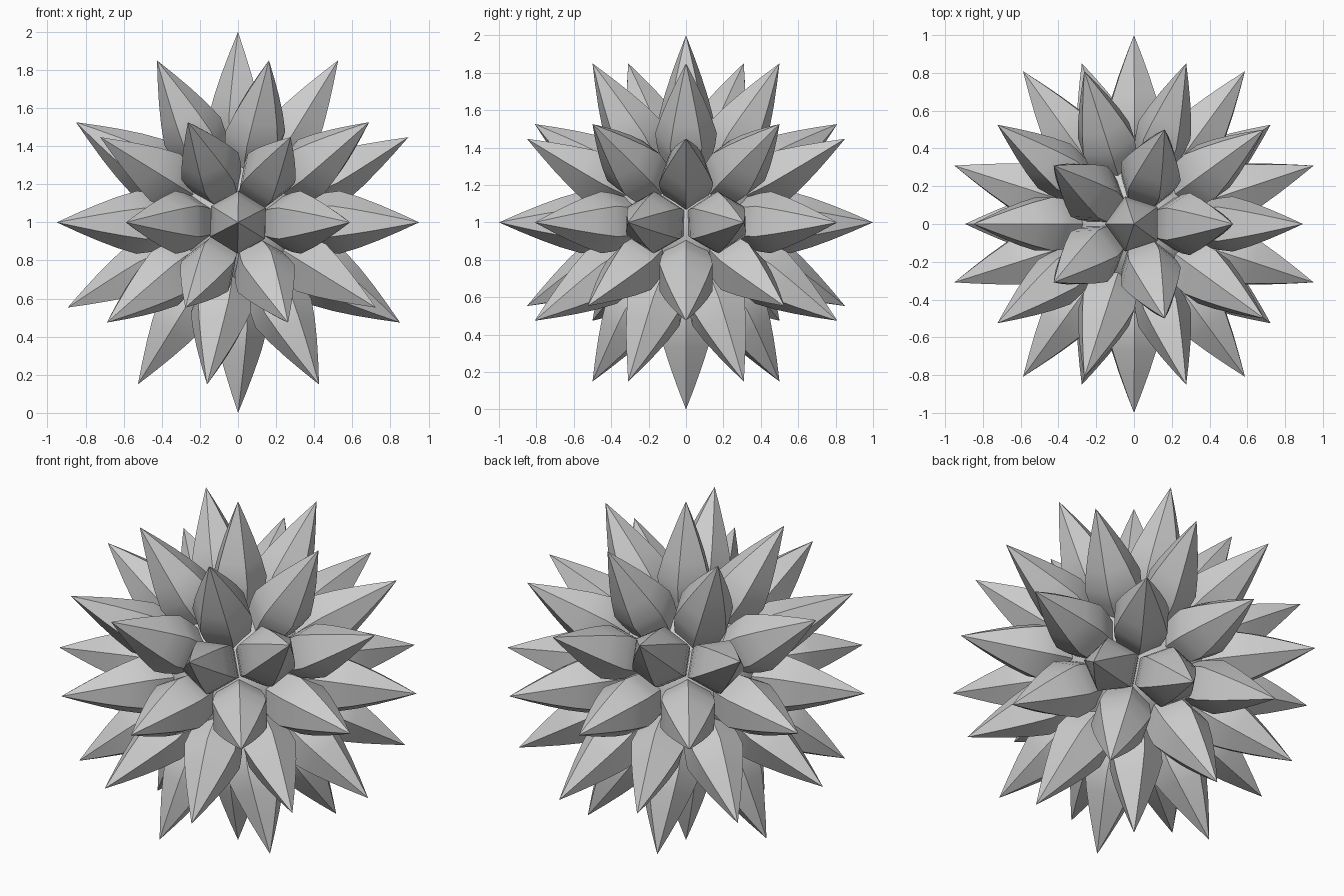
import bpy, bmesh, math
from mathutils import Vector

if "Cube" in bpy.data.objects:
    bpy.data.objects.remove(bpy.data.objects["Cube"])

CENTRE = Vector((0, 0, 1))

# Guide ball: its 42 vertices give the spike directions, its faces the spike corners
guide = bmesh.new()
bmesh.ops.create_icosphere(guide, subdivisions=2, radius=1)

# Spike profile: (distance from centre, half width), closed by a point at 1.0
PROFILE = [(0.40, 0.135), (0.48, 0.155), (0.56, 0.165), (0.67, 0.133),
           (0.78, 0.093), (0.89, 0.048)]


def add_spike(bm, vert):
    axis = vert.co.normalized()
    u = axis.orthogonal().normalized()
    w = axis.cross(u)
    # corner directions, ordered around the axis
    corners = []
    for f in vert.link_faces:
        c = f.calc_center_median()
        corners.append(math.atan2(c.dot(w), c.dot(u)))
    corners.sort()
    size = 0.93 if len(corners) == 5 else 1.0
    rings = [[bm.verts.new(CENTRE + axis * h + (u * math.cos(a) + w * math.sin(a)) * r * size)
              for a in corners] for h, r in PROFILE]
    tip = bm.verts.new(CENTRE + axis)
    n = len(corners)
    for i in range(n):
        j = (i + 1) % n
        for lo, hi in zip(rings, rings[1:]):
            bm.faces.new((lo[i], lo[j], hi[j], hi[i]))
        bm.faces.new((rings[-1][i], rings[-1][j], tip))
    bm.faces.new(rings[0][::-1])


def make_object(name, bm):
    mesh = bpy.data.meshes.new(name)
    bm.to_mesh(mesh)
    bm.free()
    ob = bpy.data.objects.new(name, mesh)
    bpy.context.collection.objects.link(ob)
    bpy.ops.object.select_all(action='DESELECT')
    ob.select_set(True)
    bpy.context.view_layer.objects.active = ob
    bpy.ops.object.shade_smooth_by_angle(angle=math.radians(35))
    return ob


# Spikes
spikes = bmesh.new()
for v in guide.verts:
    add_spike(spikes, v)
guide.free()
make_object("spikes", spikes)

# Core ball
core = bmesh.new()
bmesh.ops.create_icosphere(core, subdivisions=3, radius=0.43)
bmesh.ops.translate(core, verts=core.verts, vec=CENTRE)
make_object("core", core)
